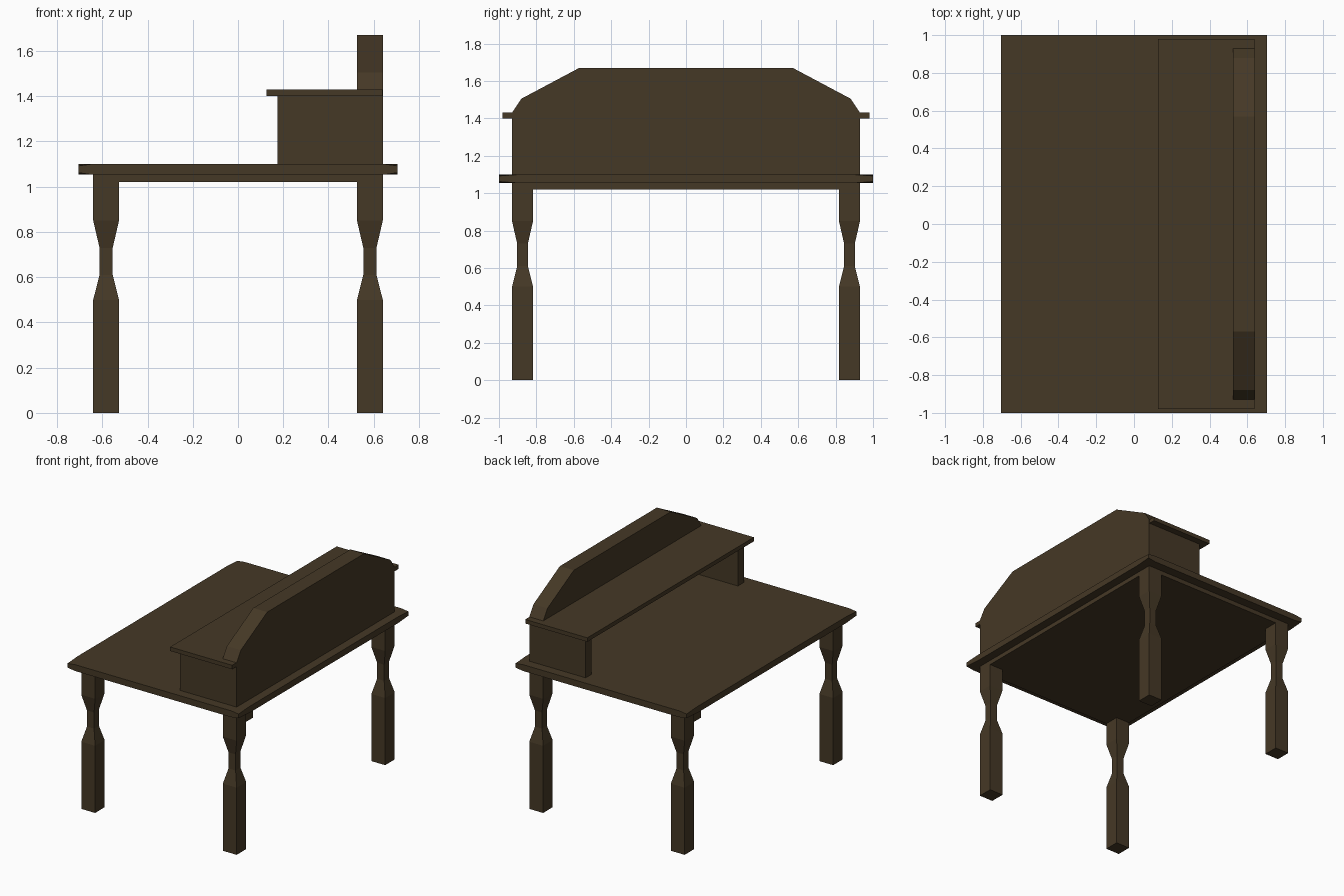
import bpy
import bmesh

cube = bpy.data.objects.get("Cube")
if cube:
    bpy.data.objects.remove(cube, do_unlink=True)

# Single dark wood colour
wood = bpy.data.materials.new("dark_wood")
wood.use_nodes = True
colour = (0.060, 0.040, 0.019, 1)
wood.diffuse_color = colour
wood.node_tree.nodes["Principled BSDF"].inputs["Base Color"].default_value = colour


def loft(name, rings):
    """Join matching rings of points into a closed solid."""
    bm = bmesh.new()
    loops = [[bm.verts.new(p) for p in ring] for ring in rings]
    for a, b in zip(loops, loops[1:]):
        for i in range(len(a)):
            j = (i + 1) % len(a)
            bm.faces.new((a[i], a[j], b[j], b[i]))
    bm.faces.new(loops[0][::-1])
    bm.faces.new(loops[-1])
    bmesh.ops.recalc_face_normals(bm, faces=bm.faces)
    mesh = bpy.data.meshes.new(name)
    bm.to_mesh(mesh)
    bm.free()
    mesh.materials.append(wood)
    obj = bpy.data.objects.new(name, mesh)
    bpy.context.collection.objects.link(obj)
    return obj


def rect(x0, x1, y0, y1, z):
    return [(x0, y0, z), (x1, y0, z), (x1, y1, z), (x0, y1, z)]


def box(name, x0, x1, y0, y1, z0, z1):
    return loft(name, [rect(x0, x1, y0, y1, z) for z in (z0, z1)])


# Four square legs with a narrow waist
leg_profile = [(0, 1), (0.5, 1), (0.61, 0.51), (0.73, 0.51), (0.85, 1), (1.04, 1)]
for end, sy in (("front", -1), ("back", 1)):
    for side, sx in (("right", -1), ("left", 1)):
        cx, cy = sx * 0.583, sy * 0.874
        loft(f"{end}_{side}_leg",
             [rect(cx - 0.057 * k, cx + 0.057 * k, cy - 0.056 * k, cy + 0.056 * k, z)
              for z, k in leg_profile])

# Apron slab under the top
box("apron", -0.64, 0.64, -0.93, 0.93, 1.02, 1.07)


# Desk top, a little thinner at its corners
def top_ring(z, corner_z):
    w, d, cx, cy = 0.705, 1.0, 0.06, 0.12
    ring = []
    for sx, sy in ((-1, -1), (1, -1), (1, 1), (-1, 1)):
        along_x = (sx * (w - cx), sy * d, z)
        along_y = (sx * w, sy * (d - cy), z)
        corner = (sx * w, sy * d, corner_z)
        ring += [along_x, corner, along_y] if sx * sy < 0 else [along_y, corner, along_x]
    return ring


loft("desk_top", [top_ring(1.053, 1.062), top_ring(1.10, 1.092)])

# Open hutch: two side panels and an overhanging shelf
for side, s in (("front", -1), ("back", 1)):
    y0, y1 = sorted((s * 0.86, s * 0.93))
    box(f"hutch_{side}_panel", 0.175, 0.64, y0, y1, 1.09, 1.41)
box("hutch_shelf", 0.127, 0.638, -0.98, 0.98, 1.40, 1.43)

# Thick back board with a stepped, sloping crest
half = [(0.93, 1.09), (0.93, 1.43), (0.88, 1.505), (0.57, 1.67)]
outline = half + [(-y, z) for y, z in reversed(half)]
loft("hutch_back_board", [[(x, y, z) for y, z in outline] for x in (0.525, 0.64)])
